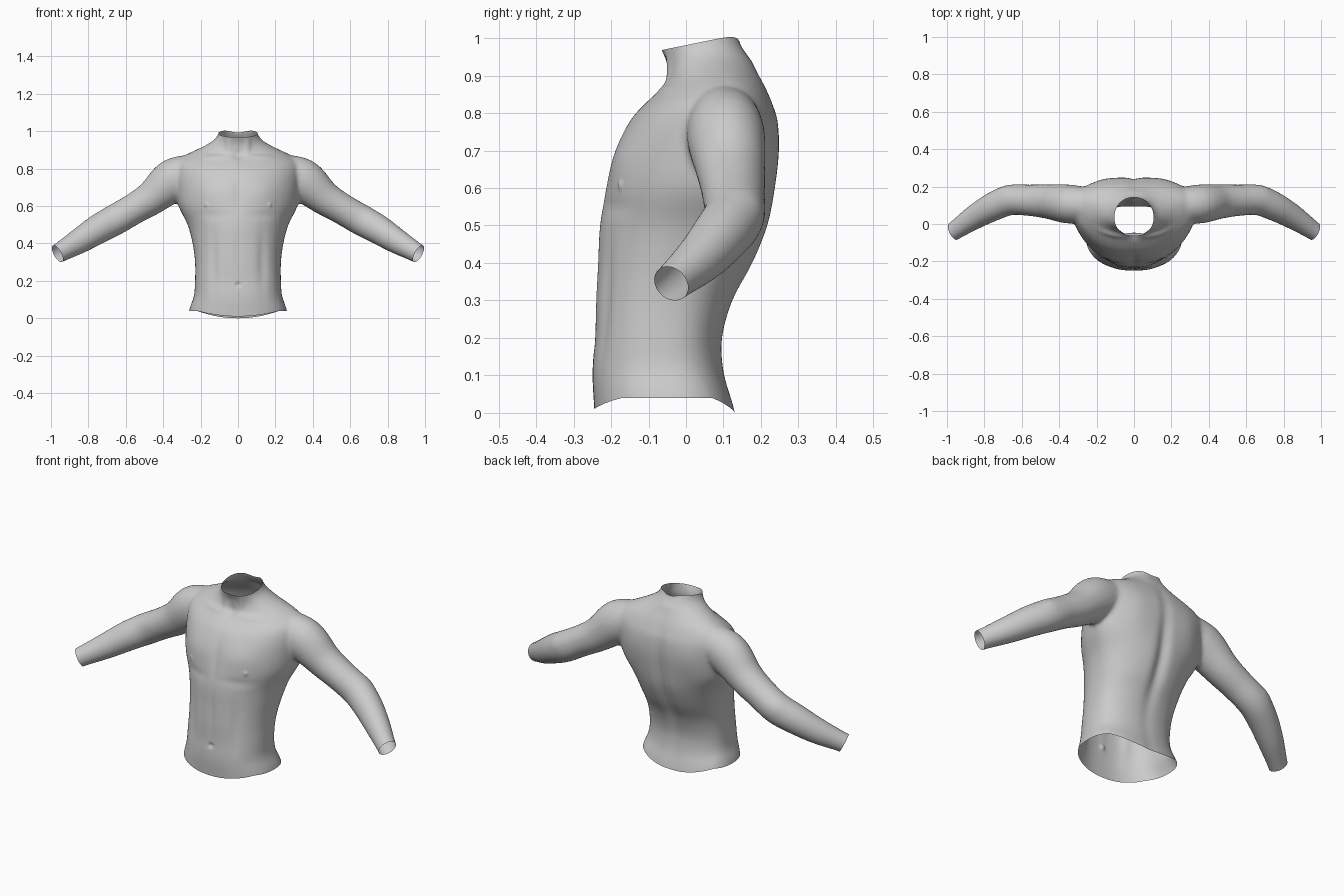
import bpy, bmesh
from math import sin, cos, pi, exp
from mathutils import Vector

SEG = 48


def spline(rows, steps=5):
    """Catmull-Rom resampling of rows of numbers."""
    out = []
    for i in range(len(rows) - 1):
        a, b, c, d = (rows[max(i - 1, 0)], rows[i], rows[i + 1],
                      rows[min(i + 2, len(rows) - 1)])
        for s in range(steps):
            t = s / steps
            out.append([0.5 * (2 * q + (r - p) * t + (2 * p - 5 * q + 4 * r - u) * t * t
                               + (3 * q - p - 3 * r + u) * t ** 3)
                        for p, q, r, u in zip(a, b, c, d)])
    out.append(list(rows[-1]))
    return out


def loft(bm, rings):
    """Closed tube through rings of points."""
    vr = [[bm.verts.new(p) for p in ring] for ring in rings]
    for a, b in zip(vr, vr[1:]):
        for i in range(SEG):
            j = (i + 1) % SEG
            bm.faces.new((a[i], a[j], b[j], b[i]))
    bm.faces.new(vr[0][::-1])
    bm.faces.new(vr[-1])


def spow(v, e):
    return abs(v) ** e * (1 if v >= 0 else -1)


# Trunk and neck: z, half width, front y, back y, y of widest point, roundness
trunk = [
    (-0.10, 0.285, -0.235, 0.165, -0.03, 2.4),
    (0.04, 0.262, -0.245, 0.132, -0.04, 2.4),
    (0.12, 0.236, -0.250, 0.102, -0.05, 2.4),
    (0.20, 0.230, -0.243, 0.098, -0.05, 2.4),
    (0.30, 0.230, -0.241, 0.127, -0.03, 2.3),
    (0.40, 0.243, -0.236, 0.182, 0.00, 2.2),
    (0.50, 0.270, -0.231, 0.222, 0.04, 2.1),
    (0.60, 0.318, -0.214, 0.240, 0.08, 2.1),
    (0.70, 0.335, -0.188, 0.250, 0.10, 2.1),
    (0.78, 0.340, -0.150, 0.246, 0.11, 2.1),
    (0.83, 0.330, -0.105, 0.230, 0.11, 2.1),
    (0.87, 0.285, -0.062, 0.213, 0.11, 2.0),
    (0.90, 0.225, -0.050, 0.197, 0.10, 1.9),
    (0.93, 0.165, -0.050, 0.182, 0.08, 1.9),
    (0.96, 0.122, -0.062, 0.166, 0.06, 2.0),
    (1.00, 0.102, -0.080, 0.147, 0.04, 2.1),
    (1.08, 0.100, -0.110, 0.120, 0.02, 2.1),
]
bm = bmesh.new()
rings = []
for z, w, yf, yb, yc, n in spline(trunk):
    ring = []
    for i in range(SEG):
        a = 2 * pi * i / SEG
        dy = (yb - yc) if sin(a) > 0 else (yc - yf)
        ring.append((w * spow(cos(a), 2 / n), yc + dy * spow(sin(a), 2 / n), z))
    rings.append(ring)
loft(bm, rings)

# Arms: centre x, y, z, horizontal radius, vertical radius
arm = [
    (0.20, 0.100, 0.795, 0.085, 0.085),
    (0.34, 0.106, 0.742, 0.104, 0.115),
    (0.46, 0.120, 0.645, 0.092, 0.092),
    (0.56, 0.127, 0.583, 0.084, 0.083),
    (0.66, 0.128, 0.525, 0.081, 0.083),
    (0.75, 0.094, 0.475, 0.077, 0.079),
    (0.85, 0.038, 0.412, 0.066, 0.068),
    (0.965, -0.040, 0.345, 0.050, 0.052),
    (1.05, -0.098, 0.295, 0.049, 0.050),
]
path = spline(arm)
for side in (1, -1):
    rings = []
    for k, (x, y, z, ru, rv) in enumerate(path):
        t = (Vector(path[min(k + 1, len(path) - 1)][:3])
             - Vector(path[max(k - 1, 0)][:3])).normalized()
        u = t.cross(Vector((0, 0, 1))).normalized()
        v = u.cross(t)
        ring = []
        for i in range(SEG):
            a = 2 * pi * i / SEG
            p = Vector((x, y, z)) + u * ru * cos(a) + v * rv * sin(a)
            ring.append((p.x * side, p.y, p.z))
        rings.append(ring)
    loft(bm, rings)
bmesh.ops.recalc_face_normals(bm, faces=bm.faces)

mesh = bpy.data.meshes.new("torso")
bm.to_mesh(mesh)
bm.free()
torso = bpy.data.objects.new("torso", mesh)
bpy.context.collection.objects.link(torso)
bpy.context.view_layer.objects.active = torso
torso.select_set(True)

# Fuse trunk and arms into one skin, then soften the joins
fuse = torso.modifiers.new("fuse", 'REMESH')
fuse.mode = 'VOXEL'
fuse.voxel_size = 0.009
soften = torso.modifiers.new("soften", 'SMOOTH')
soften.factor = 0.5
soften.iterations = 16
for name in ("fuse", "soften"):
    bpy.ops.object.modifier_apply(modifier=name)

# Muscle relief: centre x y z, radii x y z, push along normal (mirrored in x)
relief = [
    (0, 0.22, 0.45, 0.035, 0.12, 0.32, -0.020),      # spine furrow
    (0.16, 0.22, 0.70, 0.07, 0.09, 0.10, 0.006),     # shoulder blade
    (0.13, -0.16, 0.67, 0.09, 0.10, 0.07, 0.008),    # chest
    (0.13, -0.19, 0.55, 0.08, 0.10, 0.025, -0.004),  # under chest
    (0, -0.20, 0.66, 0.022, 0.10, 0.11, -0.006),     # breastbone
    (0.13, -0.07, 0.862, 0.08, 0.06, 0.013, 0.007),  # collarbone
    (0, -0.06, 0.875, 0.022, 0.05, 0.025, -0.010),   # throat notch
    (0.05, -0.03, 0.925, 0.016, 0.05, 0.05, 0.008),  # neck cord
    (0, -0.24, 0.36, 0.018, 0.08, 0.13, -0.004),     # midline
    (0.13, -0.20, 0.30, 0.025, 0.09, 0.15, -0.007),  # side of belly
    (0, -0.245, 0.18, 0.011, 0.05, 0.010, -0.014),   # navel
    (0.168, -0.165, 0.606, 0.009, 0.03, 0.009, 0.007),  # nipple
    (0.70, 0.19, 0.56, 0.04, 0.05, 0.04, 0.004),     # elbow
]
bm = bmesh.new()
bm.from_mesh(torso.data)
bm.normal_update()
for v in bm.verts:
    p, push = v.co, 0
    for x, y, z, rx, ry, rz, amt in relief:
        e = ((abs(p.x) - x) / rx) ** 2 + ((p.y - y) / ry) ** 2 + ((p.z - z) / rz) ** 2
        if e < 9:
            push += amt * exp(-e)
    v.co = p + v.normal * push

# Open the neck, wrists and waist
cuts = [((0, -0.07, 0.967), (0, -0.2, 0.98)), ((0, 0, 0.04), (0, 0, -1))]
cuts += [((0.965 * s, -0.04, 0.345), (0.8 * s, -0.4, -0.45)) for s in (1, -1)]
for co, no in cuts:
    bmesh.ops.bisect_plane(bm, geom=bm.verts[:] + bm.edges[:] + bm.faces[:], dist=1e-5,
                           plane_co=co, plane_no=no, clear_outer=True)

# Dip the hem at front and back, and the nape of the neck
for v in bm.verts:
    x, y, z = v.co
    if z < 0.16 and abs(x) < 0.22:
        depth = 0.03 if y < -0.05 else 0.04
        v.co.z -= depth * (1 - (x / 0.22) ** 2) * (1 - (z - 0.04) / 0.12)
    elif z > 0.94 and y > 0.08:
        v.co.z -= 0.018 * exp(-(x / 0.05) ** 2) * min(1, (z - 0.94) / 0.06) * min(1, (y - 0.08) / 0.04)
for f in bm.faces:
    f.smooth = True
bm.to_mesh(torso.data)
bm.free()
